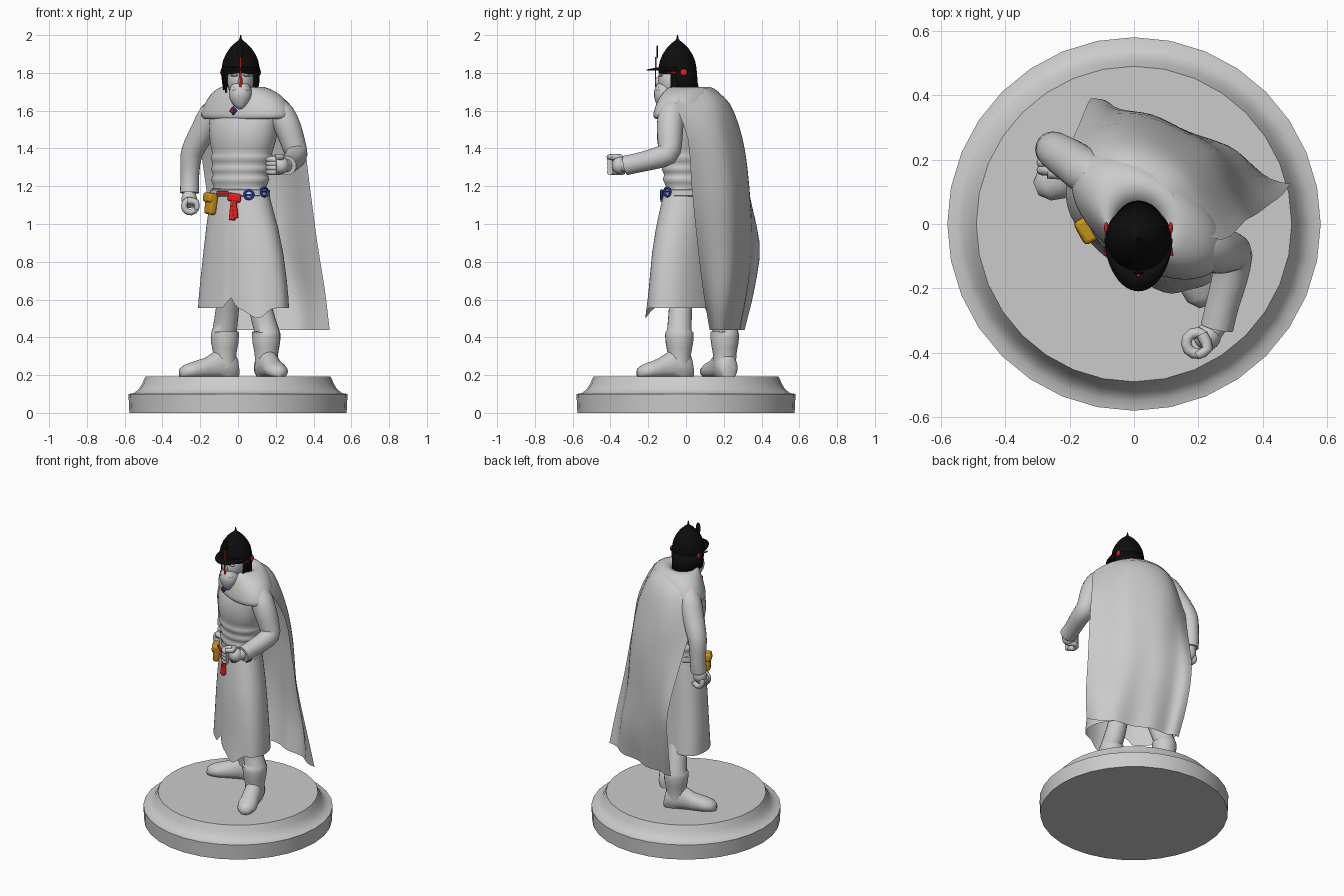
import bpy, math
from math import sin, cos, pi, radians, exp
from mathutils import Vector, Matrix

if "Cube" in bpy.data.objects:
    bpy.data.objects.remove(bpy.data.objects["Cube"])

YAW = radians(-35)                       # body is turned, head looks to -y
COL = {"black": (.004, .004, .004, 1), "red": (.75, .015, .015, 1),
       "blue": (.02, .04, .4, 1), "gold": (.6, .3, .01, 1)}
MATS = {}
for k, c in COL.items():
    MATS[k] = bpy.data.materials.new(k)
    MATS[k].diffuse_color = c


def finish(ob, mat=None, solid=0, angle=50):
    if mat:
        ob.data.materials.append(MATS[mat])
    if solid:
        ob.modifiers.new("thick", 'SOLIDIFY').thickness = solid
    bpy.ops.object.select_all(action='DESELECT')
    ob.select_set(True)
    bpy.context.view_layer.objects.active = ob
    bpy.ops.object.shade_smooth_by_angle(angle=radians(angle))
    return ob


def loft(name, rings, closed=True, caps=True, **kw):
    n = len(rings[0])
    faces = []
    for i in range(len(rings) - 1):
        for j in range(n if closed else n - 1):
            k = (j + 1) % n
            faces.append((i*n + j, i*n + k, (i+1)*n + k, (i+1)*n + j))
    if closed and caps:
        faces.append(tuple(range(n))[::-1])
        faces.append(tuple(range((len(rings)-1)*n, len(rings)*n)))
    me = bpy.data.meshes.new(name)
    me.from_pydata([tuple(p) for r in rings for p in r], [], faces)
    ob = bpy.data.objects.new(name, me)
    bpy.context.collection.objects.link(ob)
    return finish(ob, **kw)


def spline(pts, n):
    """Catmull-Rom curve through the points, n steps per span."""
    p = [Vector(v) for v in pts]
    p = [2*p[0] - p[1]] + p + [2*p[-1] - p[-2]]
    out = []
    for s in range(len(p) - 3):
        a, b, c, d = p[s:s+4]
        for t in [k/n for k in range(n)]:
            out.append(.5*(2*b + (c-a)*t + (2*a-5*b+4*c-d)*t*t + (3*b-a-3*c+d)*t**3))
    return out + [p[-2]]


def body_pt(phi, z, cx, cy, a, b):
    """Point on an ellipse turned with the body; phi 90 deg = chest side."""
    x, y = a*cos(phi), -b*sin(phi)
    return Vector((cx + x*cos(YAW) - y*sin(YAW), cy + x*sin(YAW) + y*cos(YAW), z))


def body_loft(name, params, n=44, **kw):
    params = spline([Vector(p) for p in params], 2)
    loft(name, [[body_pt(2*pi*i/n, *p) for i in range(n)] for p in params], **kw)


def tube(name, pts, n=14, steps=2, **kw):
    """Round section swept along (x, y, z, radius) points without twisting."""
    S = spline(pts, steps)
    P = [v.to_3d() for v in S]
    rings, q, last = [], None, None
    for i, p in enumerate(P):
        d = (P[min(i+1, len(P)-1)] - P[max(i-1, 0)]).normalized()
        q = d.to_track_quat('Z', 'Y') if q is None else last.rotation_difference(d) @ q
        last = d
        rings.append([p + q @ Vector((cos(2*pi*j/n), sin(2*pi*j/n), 0))*S[i][3] for j in range(n)])
    return loft(name, rings, **kw)


def ball(name, loc, size, mat=None, rot=(0, 0, 0)):
    bpy.ops.mesh.primitive_uv_sphere_add(segments=24, ring_count=14, location=loc, rotation=rot)
    ob = bpy.context.object
    ob.name, ob.scale = name, size
    return finish(ob, mat)


def box(name, loc, size, mat=None, rot=(0, 0, 0), bevel=.004):
    bpy.ops.mesh.primitive_cube_add(size=1, location=loc, rotation=rot)
    ob = bpy.context.object
    ob.name, ob.scale = name, size
    bpy.ops.object.transform_apply(location=False, rotation=False, scale=True)
    m = ob.modifiers.new("bevel", 'BEVEL')
    m.width, m.segments = bevel, 2
    return finish(ob, mat, angle=30)


# Plinth
prof = [(.575, 0), (.58, .1), (.55, .105), (.525, .125), (.507, .155), (.49, .193)]
loft("plinth", [[(r*cos(2*pi*i/32), r*sin(2*pi*i/32), z) for i in range(32)] for r, z in prof], angle=40)

# Boots and legs
for side, x, y, tx, ty in (("right", -.07, .205, -.305, .11), ("left", .15, -.035, .225, -.255)):
    tube(side + "_leg", [(x*.6, y*.45, .72, .055), (x*.8, y*.83, .55, .062), (x, y, .44, .065), (x, y, .425, .075),
         (x, y, .37, .073), (x, y, .31, .062), (x, y, .24, .06)], n=18)
    d = Vector((tx - x, ty - y, 0))
    L = d.length
    d.normalize()
    w = Vector((-d.y, d.x, 0))
    rings = []
    for t, hw, h in ((-.072, .03, .06), (-.06, .05, .11), (-.01, .06, .15), (.05, .054, .14), (.11, .056, .1),
                     (L-.075, .062, .08), (L-.03, .052, .065), (L, .022, .045)):
        rings.append([Vector((x, y, .192)) + d*t + w*hw*cos(2*pi*j/16)
                      + Vector((0, 0, max(0, h*(.42 + .58*sin(2*pi*j/16))))) for j in range(16)])
    loft(side + "_boot", rings, angle=60)

# Robe skirt with a split, pointed front hem
rings = []
for k, (z, cx, cy, a, b) in enumerate(((1.19, .01, .02, .16, .118), (1.1, .014, .014, .182, .127), (.98, .022, .006, .212, .137),
        (.85, .028, 0, .238, .143), (.72, .03, 0, .258, .148), (.62, .03, 0, .27, .152), (.555, .03, 0, .275, .155))):
    ring = []
    f = k/6
    for i in range(72):
        g = 2*pi*i/72
        deg = i*5
        split, tip = exp(-((deg-86)/6)**2), exp(-((deg-52)/14)**2)
        back = exp(-((deg-225)/40)**2)
        s = 1 + f*(.012*sin(6*g) - .06*split + .1*tip*f**3 + .11*back)
        ring.append(body_pt(g, z + f**4*(.055*split - .055*tip), cx, cy, a*s, b*s))
    rings.append(ring)
loft("robe_skirt", rings, caps=False)

# Tunic torso with waist folds
body_loft("tunic", (
    (1.17, .01, .02, .158, .116), (1.2, .01, .02, .152, .112), (1.235, .012, .018, .168, .125), (1.26, .013, .016, .157, .117),
    (1.29, .015, .015, .172, .128), (1.315, .017, .013, .164, .121), (1.35, .02, .01, .179, .134), (1.375, .022, .008, .172, .128),
    (1.43, .025, .005, .188, .138), (1.52, .03, .01, .2, .142), (1.6, .035, .02, .2, .12), (1.67, .03, .02, .14, .08)))
belt = (.01, .02, .167, .125)
loft("belt", [[body_pt(2*pi*i/44, z, *belt[:2], belt[2]+e, belt[3]+e) for i in range(44)]
              for z, e in ((1.145, 0), (1.15, .006), (1.18, .004), (1.185, -.008))], caps=False)

# Shoulder mantle and collar
body_loft("mantle", (
    (1.66, .02, -.005, .06, .05), (1.71, .02, .0, .085, .075), (1.725, .025, .02, .12, .1), (1.70, .035, .027, .182, .122),
    (1.66, .042, .028, .23, .138), (1.61, .044, .028, .262, .15), (1.57, .044, .026, .27, .153), (1.555, .042, .022, .245, .138)))

# Cape: rows of four points from neck to hem, smoothed both ways
cape = [(1.72, -.06, .09, .02, .13, .11, .10, .14, .02), (1.64, -.17, .17, -.02, .23, .16, .16, .27, -.05),
        (1.45, -.2, .23, -.03, .30, .2, .21, .345, .01), (1.2, -.17, .31, 0, .335, .22, .25, .38, .03),
        (.9, -.135, .39, 0, .35, .22, .265, .42, .06), (.65, -.12, .36, .02, .325, .26, .255, .46, .09),
        (.44, -.1, .305, .04, .285, .27, .22, .485, .125)]
rows = [spline([(r[i], r[i+1], r[0]) for i in (1, 3, 5, 7)], 8) for r in cape]
cols = [spline(c, 3) for c in zip(*rows)]
for k, c in enumerate(cols):
    for p in c:
        p += Vector((.57, .82, 0))*.009*sin(k*pi/4)*(1.7 - p.z)
loft("cape", list(zip(*cols)), closed=False)

# Sleeves
tube("left_sleeve", [(.18, -.05, 1.64, .05), (.23, -.075, 1.58, .07), (.268, -.085, 1.5, .07), (.295, -.085, 1.42, .064),
     (.308, -.1, 1.37, .06), (.297, -.17, 1.345, .056), (.275, -.25, 1.325, .052), (.258, -.32, 1.31, .052)], n=20)
tube("right_sleeve", [(-.09, .12, 1.64, .05), (-.14, .155, 1.58, .068), (-.18, .185, 1.5, .068), (-.225, .215, 1.42, .062),
     (-.248, .23, 1.36, .057), (-.254, .237, 1.28, .05), (-.256, .237, 1.22, .049), (-.257, .232, 1.165, .05)], n=20)


# Hands: four fingers curled round a gripping axis, plus palm and thumb
def hand(name, loc, rot, wrist, palm):
    M = Matrix.Translation(loc) @ rot.to_4x4()
    tube(name + "_wrist", [(*wrist, .036), (*palm, .036)])
    ball(name + "_palm", palm, (.042, .042, .045))
    for i in range(4):
        pts = []
        for k in range(9):
            a = radians(-20 + 33*k)
            pts.append((*(M @ Vector((.033*cos(a), .033*sin(a), -.034 + .022*i))), .017))
        tube(f"{name}_finger_{i+1}", pts, n=8, steps=1)
    pts = [(*(M @ Vector(v)), r) for v, r in (((.03, .01, .04), .019), ((.015, -.035, .045), .017), ((-.025, -.03, .045), .013))]
    tube(name + "_thumb", pts, n=8)


hand("left_hand", (.195, -.37, 1.31), Matrix.Rotation(radians(40), 3, 'Z'), (.257, -.31, 1.31), (.228, -.35, 1.31))
hand("right_hand", (-.253, .2, 1.095), Matrix.Rotation(radians(90), 3, 'X') @ Matrix.Rotation(radians(100), 3, 'Z'),
     (-.257, .235, 1.18), (-.258, .22, 1.13))

# Head, beard and face
tube("neck", [(.02, 0, 1.62, .06), (.015, -.04, 1.74, .06)])
ball("head", (.013, -.062, 1.76), (.07, .085, .1))
tube("beard", [(.013, -.10, 1.735, .05), (.013, -.107, 1.70, .061), (.013, -.114, 1.665, .058),
     (.013, -.124, 1.635, .04), (.014, -.132, 1.61, .012)], n=16)
ball("nose", (.013, -.147, 1.755), (.012, .018, .027))
for s in (-1, 1):
    ball("moustache", (.013 + s*.022, -.145, 1.718), (.026, .014, .011), rot=(0, s*.45, 0))
    ball("eyebrow", (.013 + s*.03, -.135, 1.787), (.024, .012, .007))

# Helmet
HX, HY = .014, -.045


def arc(r, z, a0, a1, n=24, ry=None):
    return [(HX + r*cos(radians(a0 + (a1-a0)*i/n)), HY + (ry or r)*sin(radians(a0 + (a1-a0)*i/n)), z) for i in range(n+1)]


loft("helmet_dome", [arc(r, z, 0, 348.75, 31) for r, z in (
    (.09, 1.795), (.1, 1.797), (.1, 1.83), (.093, 1.865), (.078, 1.9), (.054, 1.935), (.028, 1.96),
    (.012, 1.972), (.006, 1.98), (.003, 2.0))], mat="black")
loft("helmet_visor", [arc(.095, 1.825, 180, 360), arc(.1, 1.812, 180, 360, ry=.163)], closed=False, mat="black", solid=.006)
loft("neck_guard", [arc(.097, 1.81, -8, 188), arc(.093, 1.75, 0, 180, ry=.1), arc(.085, 1.70, 8, 172, ry=.112)],
     closed=False, mat="black", solid=.006)
for s in (-1, 1):
    box("cheek_guard", (HX + s*.083, -.055, 1.75), (.012, .055, .11), "black", (0, s*.12, 0), .005)
    ball("helmet_rosette", (HX + s*.1, -.012, 1.803), (.007, .018, .018), "red")
    box("helmet_side_band", (HX + s*.098, -.055, 1.803), (.008, .09, .008), "red", (0, 0, s*.15), .002)
box("nose_guard", (HX, -.162, 1.78), (.011, .006, .11), "red", bevel=.002)
box("nose_guard_arrow", (HX, -.16, 1.855), (.01, .008, .06), "red", bevel=.002)
ball("nose_guard_finial", (HX, -.152, 1.912), (.017, .005, .036), "black")


# Belt fittings, placed by angle round the waist
def waist(deg, z, out=0):
    g = radians(deg)
    a, b = belt[2:]
    return body_pt(g, z, belt[0], belt[1], a + out, b + out), YAW + math.atan2(cos(g)/a, sin(g)/b)


for deg, z, name in ((45, 1.155, "front_buckle"), (10, 1.17, "side_buckle")):
    p, r = waist(deg, z, .01)
    bpy.ops.mesh.primitive_torus_add(major_radius=.023, minor_radius=.0065, major_segments=20, minor_segments=8,
                                     location=p, rotation=(pi/2, 0, r))
    bpy.context.object.name = name
    finish(bpy.context.object, "blue")
    box(name + "_pin", p, (.03, .008, .008), "blue", (0, 0, r), .002)
for name, deg, z, out, size, tilt, bev in (
        ("sash_knot", 72, 1.14, .01, (.075, .022, .045), (0, .15), .01),
        ("sash_tail", 74, 1.075, .016, (.035, .014, .11), (-.08, .08), .004),
        ("sash_tail_short", 70, 1.07, .018, (.025, .014, .08), (-.08, -.15), .004),
        ("sash_band", 97, 1.165, .006, (.08, .012, .018), (0, 0), .004)):
    p, r = waist(deg, z, out)
    box(name, p, size, "red", (*tilt, r), bev)
for name, z, out, size, bev in (("belt_pouch", 1.105, .018, (.075, .045, .11), .015), ("pouch_flap", 1.14, .024, (.08, .05, .05), .012)):
    p, r = waist(124, z, out)
    box(name, p, size, "gold", (-.08, .08, r), bev)

# Cloak brooch
g = body_pt(radians(84), 1.6, .044, .027, .265, .16)
box("brooch", g, (.034, .014, .034), "blue", (0, pi/4, YAW), .004)
box("brooch_gem", g + Vector((-.005, -.007, 0)), (.018, .012, .018), "red", (0, pi/4, YAW), .003)

for m in bpy.data.materials:
    if m.users and not m.is_grease_pencil:
        m.use_nodes = True
        m.node_tree.nodes["Principled BSDF"].inputs["Base Color"].default_value = m.diffuse_color
